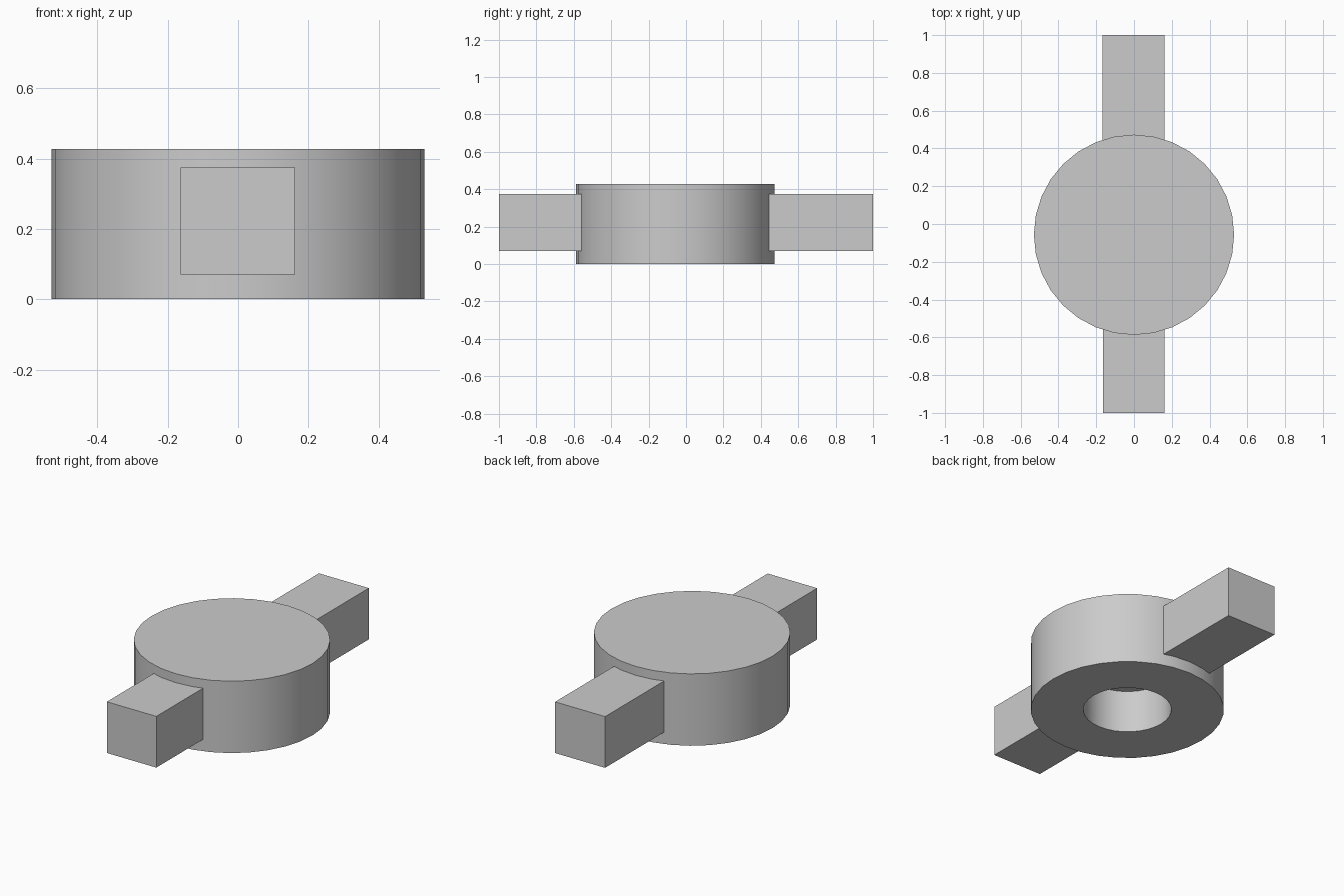
import bpy, bmesh, math
from mathutils import Vector

cube = bpy.data.objects.get("Cube")
if cube:
    bpy.data.objects.remove(cube, do_unlink=True)

SIDES = 32
CENTRE_Y = -0.057
RADIUS = 0.53

grey = bpy.data.materials.new("plain_grey")
grey.use_nodes = True
colour = (0.6, 0.6, 0.6, 1)
grey.diffuse_color = colour
grey.node_tree.nodes["Principled BSDF"].inputs["Base Color"].default_value = colour


def finish(name, bm, smooth=False):
    bmesh.ops.recalc_face_normals(bm, faces=bm.faces)
    mesh = bpy.data.meshes.new(name)
    bm.to_mesh(mesh)
    bm.free()
    mesh.materials.append(grey)
    obj = bpy.data.objects.new(name, mesh)
    bpy.context.collection.objects.link(obj)
    if smooth:
        bpy.ops.object.select_all(action='DESELECT')
        obj.select_set(True)
        bpy.context.view_layer.objects.active = obj
        bpy.ops.object.shade_smooth_by_angle(angle=math.radians(30))
    return obj


# Round hub with a blind socket in its underside, turned from a half profile
profile = [(0, 0.255), (0.242, 0.255), (0.242, 0), (RADIUS, 0), (RADIUS, 0.428), (0, 0.428)]
bm = bmesh.new()
verts = [bm.verts.new((r, 0, z)) for r, z in profile]
edges = [bm.edges.new(pair) for pair in zip(verts, verts[1:])]
bmesh.ops.spin(bm, geom=verts + edges, axis=(0, 0, 1), cent=(0, 0, 0),
               steps=SIDES, angle=math.tau)
bmesh.ops.remove_doubles(bm, verts=bm.verts, dist=0.0005)
hub = finish("hub", bm, smooth=True)
hub.location.y = CENTRE_Y


# Square arms, rooted just inside the hub wall
def arm(name, y_in, y_out, left, right):
    low = Vector((left, min(y_in, y_out), 0.07))
    high = Vector((right, max(y_in, y_out), 0.375))
    bm = bmesh.new()
    bmesh.ops.create_cube(bm, size=1)
    bmesh.ops.scale(bm, vec=high - low, verts=bm.verts)
    bmesh.ops.translate(bm, vec=(low + high) / 2, verts=bm.verts)
    return finish(name, bm)


arm("front_arm", CENTRE_Y - 0.49, -1, -0.164, 0.162)
arm("back_arm", CENTRE_Y + 0.49, 1, -0.167, 0.162)
